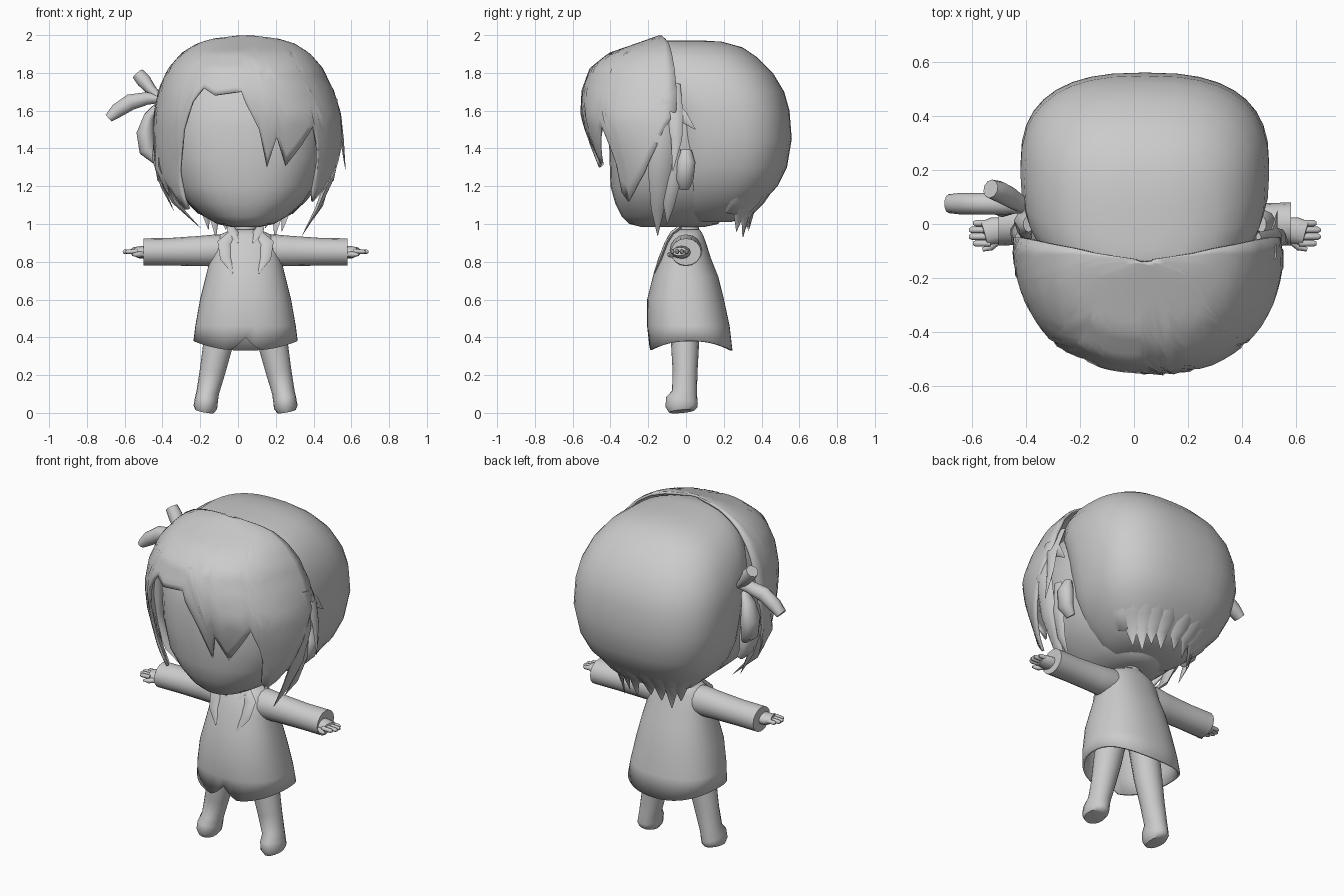
import bpy, bmesh, math
from mathutils import Vector

CX = 0.04  # body axis; the side ribbon makes the whole model lopsided
grey = bpy.data.materials.new("plain_grey")
grey.diffuse_color = (0.6, 0.6, 0.6, 1)


def interp(table, k):
    """Linear lookup in rows sorted by their first value."""
    if k <= table[0][0]:
        return table[0][1:]
    for p, q in zip(table, table[1:]):
        if k <= q[0]:
            t = (k - p[0]) / (q[0] - p[0])
            return tuple(a + (b - a) * t for a, b in zip(p[1:], q[1:]))
    return table[-1][1:]


def grid(name, rows, closed=True, cap0=False, cap1=False, thick=0, angle=50):
    """Skin rows of points into one smooth object."""
    bm = bmesh.new()
    vs = [[bm.verts.new(p) for p in r] for r in rows]
    n = len(rows[0])
    for r, s in zip(vs, vs[1:]):
        for i in range(n if closed else n - 1):
            j = (i + 1) % n
            bm.faces.new((r[i], r[j], s[j], s[i]))
    if cap0:
        bm.faces.new(vs[0][::-1])
    if cap1:
        bm.faces.new(vs[-1])
    bmesh.ops.recalc_face_normals(bm, faces=bm.faces)
    me = bpy.data.meshes.new(name)
    bm.to_mesh(me)
    bm.free()
    me.materials.append(grey)
    ob = bpy.data.objects.new(name, me)
    bpy.context.collection.objects.link(ob)
    if thick:
        m = ob.modifiers.new("thickness", 'SOLIDIFY')
        m.thickness = thick
        m.offset = 0
    bpy.ops.object.select_all(action='DESELECT')
    ob.select_set(True)
    bpy.context.view_layer.objects.active = ob
    bpy.ops.object.shade_smooth_by_angle(angle=math.radians(angle))
    return ob


def spow(v, e):
    return math.copysign(abs(v) ** e, v)


def oval(z, w, yf, yb, n=2.3, count=32, zfun=None):
    """Horizontal superellipse ring."""
    out = []
    for i in range(count):
        a = 2 * math.pi * i / count
        out.append((CX + w * spow(math.sin(a), 2 / n),
                    (yf + yb) / 2 - (yb - yf) / 2 * spow(math.cos(a), 2 / n),
                    z + (zfun(a) if zfun else 0)))
    return out


def tube(name, secs, side, n=10, angle=50):
    """Tube through (x, y, z, half width along side, half thickness)."""
    rows = []
    pts = [Vector(s[:3]) for s in secs]
    for i, s in enumerate(secs):
        t = (pts[min(i + 1, len(pts) - 1)] - pts[max(i - 1, 0)]).normalized()
        u = Vector(side)
        u = (u - t * u.dot(t)).normalized()
        v = t.cross(u)
        rows.append([pts[i] + u * s[3] * math.cos(2 * math.pi * k / n)
                     + v * s[4] * math.sin(2 * math.pi * k / n) for k in range(n)])
    return grid(name, rows, True, True, True, angle=angle)


def lock(name, path, w, th, side):
    """Flat hair blade ending in a point."""
    k = len(path) - 1
    prof = lambda t: max(0.03, min(1, 0.6 + 1.3 * t) * (1 - t ** 2.2))
    tube(name, [(*p, w * prof(i / k), th * prof(i / k)) for i, p in enumerate(path)], side, 6, 40)


# Head with face
grid("head", [oval(*r, n=2.3) for r in (
    (0.985, 0.08, -0.24, 0.1), (1.0, 0.15, -0.3, 0.17), (1.04, 0.22, -0.34, 0.2),
    (1.11, 0.3, -0.375, 0.25), (1.2, 0.365, -0.4, 0.28), (1.35, 0.41, -0.405, 0.3),
    (1.52, 0.42, -0.41, 0.3), (1.7, 0.39, -0.37, 0.3), (1.83, 0.3, -0.25, 0.25))], True, True, True)

# Back hair mass: z, half width, front y, back y
back = [(1.01, 0.15, 0.0, 0.24), (1.05, 0.24, -0.04, 0.34), (1.12, 0.32, -0.08, 0.41),
        (1.2, 0.385, -0.1, 0.485), (1.3, 0.43, -0.12, 0.535), (1.45, 0.46, -0.13, 0.56),
        (1.6, 0.46, -0.17, 0.548), (1.7, 0.445, -0.22, 0.52), (1.8, 0.405, -0.24, 0.46),
        (1.88, 0.345, -0.24, 0.38), (1.935, 0.265, -0.22, 0.3), (1.965, 0.15, -0.18, 0.19),
        (1.972, 0.05, -0.1, 0.08)]
grid("back_hair", [oval(*r, n=2.6, count=36) for r in back], True, True, True)

# Spiky tips along the nape
for i, (a, tip) in enumerate([(112, 1.05), (126, 0.96), (142, 0.93), (157, 0.98), (171, 0.96),
                              (186, 0.99), (201, 0.97), (217, 0.93), (233, 0.97), (248, 1.05)]):
    s, c = math.sin(math.radians(a)), math.cos(math.radians(a))

    def on(z, k=1.0):
        w, yf, yb = interp(back, z)
        return (CX + k * w * spow(s, .8), (yf + yb) / 2 - k * (yb - yf) / 2 * spow(c, .8), z)
    b, e = on(1.12, 0.96), on(1.06, 1.0)
    lock("nape_tip_%d" % i, [on(1.18, 0.94), b, e, (e[0] * .92, e[1] * .95, tip)],
         0.065, 0.018, (c, s, 0))

# Front hair: z, half width, depth of front, y of the side edge
front = [(1.08, 0.37, 0.38, -0.05), (1.18, 0.435, 0.39, -0.05), (1.28, 0.47, 0.4, -0.05),
         (1.43, 0.485, 0.46, -0.05), (1.58, 0.48, 0.505, -0.05), (1.71, 0.455, 0.495, -0.05),
         (1.82, 0.405, 0.445, -0.06), (1.9, 0.335, 0.33, -0.075), (1.95, 0.255, 0.17, -0.09),
         (1.975, 0.17, 0.08, -0.11), (1.992, 0.03, 0.01, -0.13)]
# hem height by angle from the front
hem = [(-90, 1.55), (-84, 1.3), (-74, 1.12), (-68, 1.2), (-60, 1.08), (-52, 1.08),
       (-46, 1.24), (-40, 1.5), (-34, 1.65), (-27, 1.72), (-18, 1.68), (-2, 1.7), (5, 1.5),
       (9, 1.3), (14, 1.46), (20, 1.31), (40, 1.52), (44, 1.4), (47, 1.17), (54, 1.12),
       (60, 1.17), (70, 1.27), (80, 1.4), (90, 1.6)]
angles = sorted({h[0] for h in hem} | set(range(-90, 91, 5)))
rows = []
for j in range(19):
    t = (j / 18) ** 1.7
    row = []
    for a in angles:
        z = 1.992 - (1.992 - interp(hem, a)[0]) * t
        w, d, y0 = interp(front, z)
        r = math.radians(a)
        e = 0.9
        if a > 0 and z < 1.75:  # fuller on the swept side
            f = min(1, (1.75 - z) / 0.2)
            w *= 1 + 0.05 * f
            e -= 0.1 * f
        row.append((CX + w * spow(math.sin(r), e), y0 - d * max(0, math.cos(r)) ** e, z))
    rows.append(row)
grid("front_hair", rows, closed=False, thick=0.014, angle=60)

# Side locks framing the face
Y = (0, 1, 0)
lock("right_long_lock", [(.51, -.1, 1.66), (.53, -.13, 1.45), (.49, -.14, 1.25),
                         (.42, -.15, 1.08), (.34, -.15, .94)], 0.075, 0.03, Y)
lock("right_rear_lock", [(.46, -.06, 1.74), (.53, -.06, 1.58), (.55, -.05, 1.45),
                         (.57, -.07, 1.28)], 0.05, 0.02, Y)
lock("right_flick", [(.48, -.1, 1.66), (.52, -.02, 1.57), (.53, .05, 1.5)], 0.04, 0.015, (0, .5, 1))
lock("right_inner_lock", [(.49, -.06, 1.4), (.48, -.07, 1.25), (.44, -.09, 1.1), (.38, -.1, 1.0)],
     0.05, 0.02, Y)
lock("left_long_lock", [(-.42, -.14, 1.55), (-.42, -.16, 1.3), (-.34, -.16, 1.12), (-.2, -.15, .98)],
     0.065, 0.025, Y)
lock("left_rear_lock", [(-.43, -.06, 1.5), (-.44, -.04, 1.35), (-.4, -.04, 1.2), (-.34, -.03, 1.07)],
     0.05, 0.02, Y)

# Side bun and ribbon ends
tube("side_bun", [(-.43, .06, 1.62, .02, .02), (-.47, .08, 1.57, .05, .03), (-.49, .09, 1.48, .065, .05),
                  (-.48, .08, 1.39, .055, .045), (-.43, .06, 1.33, .02, .02)], Y)
tube("ribbon_long", [(-.41, .07, 1.66, .03, .02), (-.48, .075, 1.665, .04, .035),
                     (-.57, .075, 1.645, .04, .045), (-.64, .075, 1.6, .04, .04),
                     (-.685, .075, 1.56, .035, .025)], Y)
tube("ribbon_short", [(-.41, .07, 1.66, .03, .02), (-.46, .1, 1.71, .04, .03),
                      (-.5, .12, 1.76, .04, .04), (-.53, .13, 1.795, .035, .035)], Y)

# Coat body with a notched, dipping hem
def hem_dip(a):
    f = math.cos(a)
    notch = 0.07 * max(0, 1 - abs(math.sin(a)) / 0.2) if f > 0 else 0
    return -0.05 * f * f + notch

grid("coat", [oval(*r, count=48, zfun=f, n=2.3) for r, f in (
    ((0.38, 0.27, -0.19, 0.24), hem_dip), ((0.46, 0.26, -0.2, 0.225), None),
    ((0.6, 0.235, -0.2, 0.195), None), ((0.72, 0.205, -0.17, 0.165), None),
    ((0.82, 0.18, -0.14, 0.125), None), ((0.9, 0.165, -0.105, 0.1), None),
    ((0.94, 0.13, -0.08, 0.085), None), ((0.965, 0.07, -0.05, 0.07), None))],
    True, False, True, thick=0.012)

# Neck
tube("neck", [(CX, .015, .92, .06, .06), (CX, .015, 1.04, .05, .05)], (1, 0, 0), 14)

X = (1, 0, 0)
for s, tag in ((-1, "left"), (1, "right")):
    P = lambda x, y, z, a, b: (CX + s * x, y, z, a, b)
    # Lapel and collar tip
    tube(tag + "_lapel", [P(.06, -.065, .96, .02, .008), P(.115, -.105, .9, .035, .01),
                          P(.105, -.135, .82, .03, .01), P(.07, -.168, .74, .003, .004)], X, 6)
    tube(tag + "_collar", [P(.08, -.03, .985, .02, .012), P(.065, -.075, .95, .028, .012),
                           P(.04, -.11, .9, .004, .004)], X, 6)
    # Sleeve
    tube(tag + "_sleeve", [P(.06, 0, .87, .07, .07), P(.15, 0, .86, .085, .085), P(.24, 0, .857, .075, .08),
                           P(.4, 0, .853, .075, .073), P(.54, 0, .852, .08, .072)], Y, 16)
    # Hand, fingers and thumb
    tube(tag + "_hand", [P(.5, -.02, .85, .045, .035), P(.56, -.025, .85, .05, .033),
                         P(.595, -.035, .855, .045, .022)], Y, 12)
    for i in range(4):
        y = -.072 + i * .025
        end = (.635, .65, .65, .635)[i]
        tube("%s_finger_%d" % (tag, i), [P(.57, y, .855, .012, .013), P(end - .01, y, .853, .012, .012),
                                         P(end, y, .852, .006, .006)], Y, 8)
    tube(tag + "_thumb", [P(.54, -.06, .84, .015, .014), P(.57, -.085, .838, .015, .014),
                          P(.6, -.095, .838, .007, .007)], (0, 0, 1), 8)
    # Leg with rounded foot
    tube(tag + "_leg", [P(.1, 0, .6, .085, .085), P(.142, -.005, .38, .08, .075), P(.175, -.005, .22, .068, .066),
                        P(.2, -.008, .11, .06, .066), P(.208, -.022, .065, .062, .086),
                        P(.213, -.024, .03, .063, .084), P(.217, -.022, .008, .05, .068)], X, 16)
    # Ear
    tube(tag + "_ear", [P(.4, -.01, 1.19, .03, .02), P(.435, -.01, 1.24, .05, .035),
                        P(.445, .0, 1.33, .05, .04), P(.43, .0, 1.39, .03, .02)], Y, 10)
